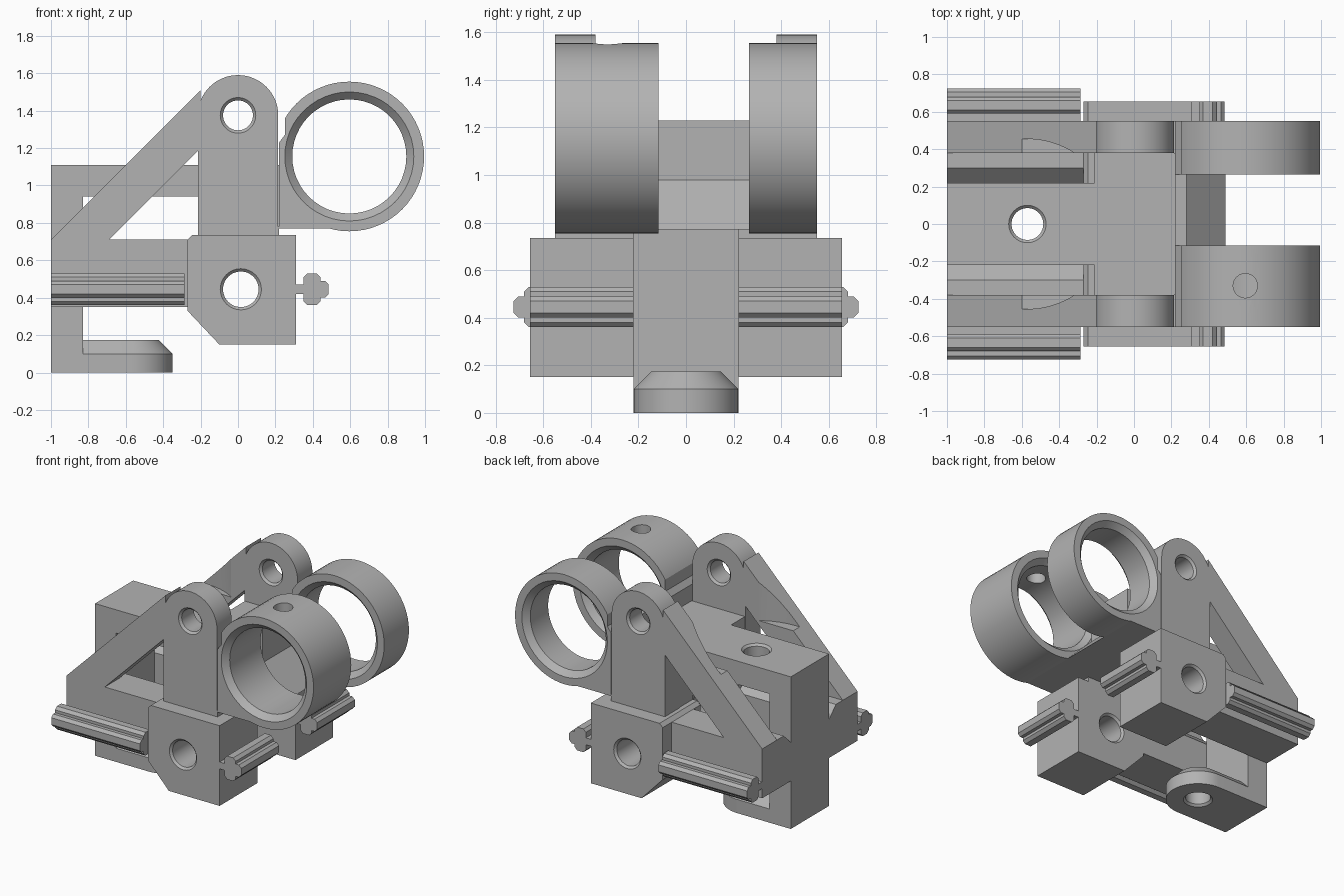
import bpy, bmesh, math

cube = bpy.data.objects.get("Cube")
if cube:
    bpy.data.objects.remove(cube, do_unlink=True)

grey = bpy.data.materials.new("plain_grey")
grey.use_nodes = True
GREY = (0.45, 0.45, 0.45, 1)
grey.diffuse_color = GREY
for node in grey.node_tree.nodes:
    if node.type == 'BSDF_PRINCIPLED':
        node.inputs["Base Color"].default_value = GREY

AXES = {
    'x': lambda a, b, t: (t, a, b),
    'y': lambda a, b, t: (a, t, b),
    'z': lambda a, b, t: (a, b, t),
}


def loft(name, axis, sections):
    """Closed solid through matching outlines, each given as (position, points)."""
    bm = bmesh.new()
    loops = [[bm.verts.new(AXES[axis](a, b, t)) for a, b in pts] for t, pts in sections]
    n = len(loops[0])
    for lower, upper in zip(loops, loops[1:]):
        for i in range(n):
            j = (i + 1) % n
            bm.faces.new((lower[i], lower[j], upper[j], upper[i]))
    bm.faces.new(loops[0])
    bm.faces.new(loops[-1])
    bmesh.ops.recalc_face_normals(bm, faces=bm.faces)
    mesh = bpy.data.meshes.new(name)
    bm.to_mesh(mesh)
    bm.free()
    mesh.materials.append(grey)
    obj = bpy.data.objects.new(name, mesh)
    bpy.context.collection.objects.link(obj)
    return obj


def prism(name, axis, pts, lo, hi):
    return loft(name, axis, [(lo, pts), (hi, pts)])


def rect(a0, a1, b0, b1):
    return [(a0, b0), (a1, b0), (a1, b1), (a0, b1)]


def arc(ca, cb, r, start=0, end=360, n=48):
    count = n if end - start == 360 else n + 1
    angles = [math.radians(start + (end - start) * i / n) for i in range(count)]
    return [(ca + r * math.cos(t), cb + r * math.sin(t)) for t in angles]


def bore(axis, ca, cb, r, lo, hi, chamfer):
    """Cutter for a hole whose two mouths are chamfered."""
    wide, thin = arc(ca, cb, r + chamfer), arc(ca, cb, r)
    return loft("bore_cutter", axis, [
        (lo - 0.01, wide), (lo, wide), (lo + chamfer, thin),
        (hi - chamfer, thin), (hi, wide), (hi + 0.01, wide)])


def cut(obj, *cutters):
    for cutter in cutters:
        cutter.hide_render = True
        mod = obj.modifiers.new("cut", 'BOOLEAN')
        mod.operation = 'DIFFERENCE'
        mod.solver = 'EXACT'
        mod.object = cutter
        bpy.context.view_layer.objects.active = obj
        bpy.ops.object.modifier_apply(modifier=mod.name)
        bpy.data.objects.remove(cutter, do_unlink=True)
    return obj


# Spine: rear column, top beam, and rounded foot
HOLE_X = -0.57
prism("rear_column", 'y', rect(-1, -0.83, 0, 1.11), -0.22, 0.22)
top_beam = prism("top_beam", 'y', rect(-0.83, -0.21, 0.94, 1.11), -0.22, 0.22)
cut(top_beam, bore('z', HOLE_X, 0, 0.085, 0.94, 1.11, 0.015))


def foot_outline(r):
    return [(-0.84, r)] + arc(HOLE_X, 0, r, -90, 90, 32)[::-1] + [(-0.84, -r)]


foot = loft("foot", 'z', [(0, foot_outline(0.22)), (0.10, foot_outline(0.22)),
                          (0.175, foot_outline(0.145))])
cut(foot, bore('z', HOLE_X, 0, 0.085, 0, 0.175, 0.015))

# Central body and the web between the two rings
prism("central_body", 'y', rect(-0.21, 0.22, 0.77, 1.11), -0.38, 0.38)
prism("ring_web", 'y', [(0.22, 0.77), (0.49, 0.77), (0.28, 0.98), (0.28, 1.23), (0.22, 1.23)],
      -0.115, 0.265)

# Slide rail profile as (distance from wall, height from centre)
half = [(0, 0.025), (0.04, 0.025), (0.04, 0.065), (0.06, 0.085), (0.11, 0.085),
        (0.13, 0.065), (0.13, 0.045), (0.155, 0.045), (0.175, 0.025)]
rail = half + [(d, -h) for d, h in reversed(half)]
RAIL_Z = 0.445

# Parts repeated on both sides
for side, s in (("left_side", 1), ("right_side", -1)):
    # side block with cross hole
    block = prism("block_" + side, 'y',
                  [(-0.27, 0.33), (-0.10, 0.15), (0.31, 0.15), (0.31, 0.735),
                   (-0.245, 0.735), (-0.27, 0.71)], s * 0.22, s * 0.655)
    cut(block, bore('y', 0.015, RAIL_Z, 0.095, *sorted((s * 0.22, s * 0.655)), 0.015))

    # lower beam with chamfered inner edge
    prism("lower_beam_" + side, 'x',
          [(s * y, z) for y, z in ((0.22, 0.35), (0.55, 0.35), (0.55, 0.71),
                                   (0.30, 0.71), (0.22, 0.63))], -1, -0.27)

    # shoulder joining the ear to the block
    prism("shoulder_" + side, 'y', rect(-0.21, 0.22, 0.73, 0.78), s * 0.22, s * 0.55)

    # upright ear with pivot hole
    ear = prism("pivot_ear_" + side, 'y',
                [(-0.215, 0.735), (0.215, 0.735)] + arc(0, 1.375, 0.215, 0, 180, 32),
                s * 0.38, s * 0.55)
    cut(ear, bore('y', 0, 1.375, 0.08, *sorted((s * 0.38, s * 0.55)), 0.015))

    # diagonal brace relieved around the vertical hole
    brace = prism("brace_" + side, 'y',
                  [(-1, 0.71), (-0.69, 0.71), (-0.20, 1.20), (-0.20, 1.51)],
                  s * 0.38, s * 0.55)
    cut(brace, prism("relief_cutter", 'z', arc(HOLE_X, 0, 0.455), 1.11, 1.7))

    # slide rails
    prism("side_rail_" + side, 'x', [(s * (0.55 + d), RAIL_Z + h) for d, h in rail], -1, -0.285)
    prism("front_rail_" + side, 'y', [(0.31 + d, RAIL_Z + h) for d, h in rail],
          s * 0.22, s * 0.655)

# Clamp rings with their corner gussets
RX, RZ = 0.595, 1.155
for tag, lo, hi in (("front", -0.55, -0.115), ("back", 0.265, 0.55)):
    ring = prism("ring_" + tag, 'y', arc(RX, RZ, 0.4, n=64), lo, hi)
    gusset = prism("ring_gusset_" + tag, 'y',
                   [(0.22, 0.77), (0.49, 0.77), (0.40, 0.95), (0.30, 1.23), (0.22, 1.23)], lo, hi)
    cut(ring,
        prism("clearance_cutter", 'y', [(0, 0.7), (0.22, 0.7), (0.22, 1.23), (0.25, 1.27),
                                        (0.25, 1.6), (0, 1.6)], lo - 0.05, hi + 0.05),
        bore('y', RX, RZ, 0.305, lo, hi, 0.04))
    cut(gusset, bore('y', RX, RZ, 0.305, lo, hi, 0.04))
    if tag == "front":
        cut(ring, prism("screw_cutter", 'z', arc(RX, -0.33, 0.065, n=32), 1.3, 1.7))

# Smooth curved walls while keeping edges sharp
bpy.ops.object.select_all(action='DESELECT')
for obj in bpy.context.collection.objects:
    if obj.type == 'MESH' and grey.name in obj.data.materials:
        obj.select_set(True)
        bpy.context.view_layer.objects.active = obj
bpy.ops.object.shade_smooth_by_angle(angle=math.radians(30))
